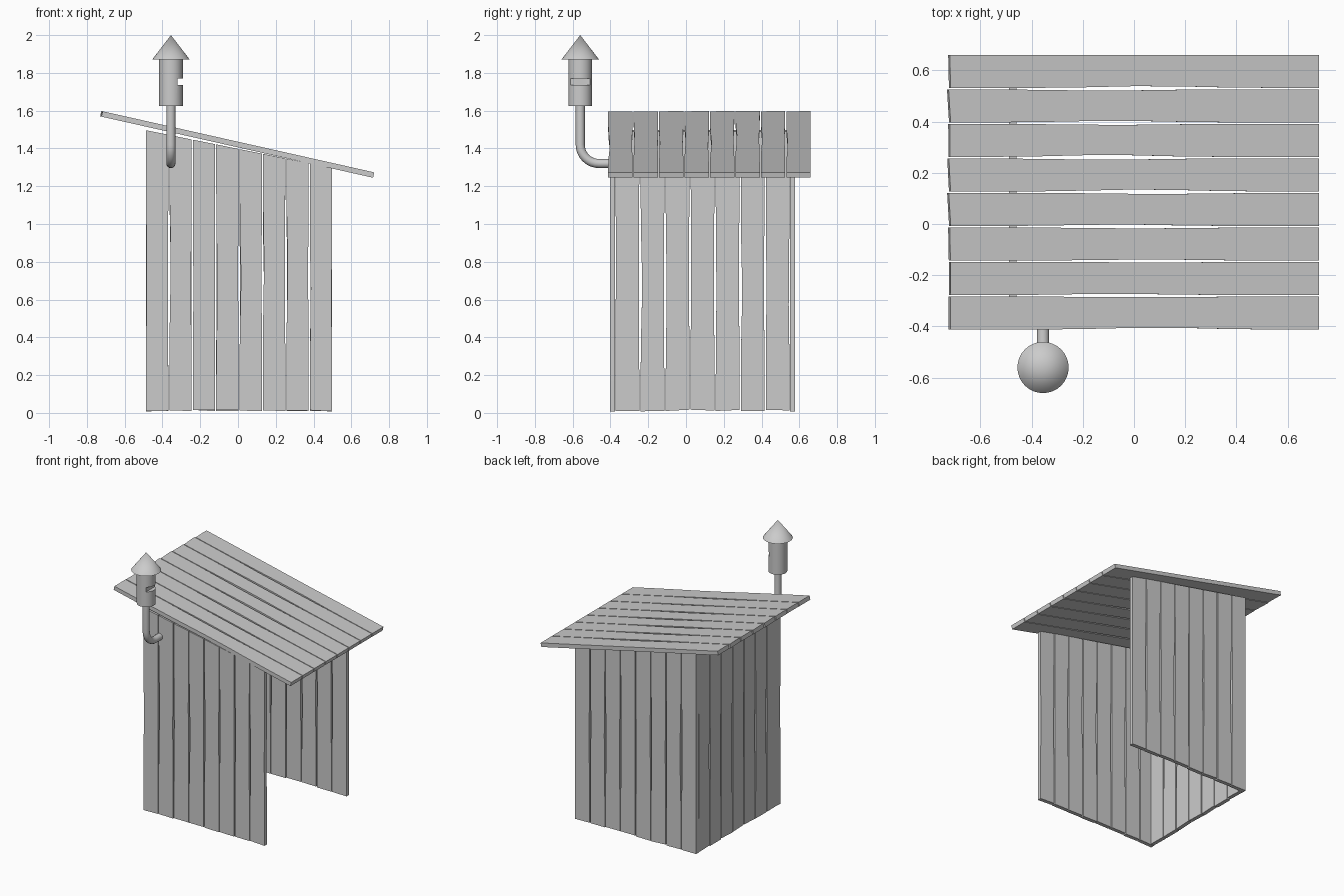
import bpy, bmesh, math, random
from mathutils import Vector

if "Cube" in bpy.data.objects:
    bpy.data.objects.remove(bpy.data.objects["Cube"])

random.seed(4)
SEGS = 8


def plank(name, a0, a1, place):
    """Rough board from a0 to a1 across, slightly waisted along its length.
    place(a, t, side) maps across / along (0-1) / thickness side (0-1) to 3D."""
    wl, wr = random.uniform(0.002, 0.008), random.uniform(0.001, 0.005)
    pl, pr = random.uniform(0.42, 0.58), random.uniform(0.42, 0.58)
    end = [random.uniform(0, 0.006) for _ in range(2)]
    bm = bmesh.new()
    rings = []
    for i in range(SEGS + 1):
        t = i / SEGS
        l = a0 + wl * math.exp(-((t - pl) / 0.17) ** 2)
        r = a1 - wr * math.exp(-((t - pr) / 0.17) ** 2)
        e = end if i == 0 else (0, 0)
        rings.append([bm.verts.new(place(a, t + k, s))
                      for a, s, k in ((l, 0, e[0]), (r, 0, e[1]), (r, 1, e[1]), (l, 1, e[0]))])
    for p, q in zip(rings, rings[1:]):
        for j in range(4):
            k = (j + 1) % 4
            bm.faces.new((p[j], p[k], q[k], q[j]))
    bm.faces.new(rings[0][::-1])
    bm.faces.new(rings[-1])
    bmesh.ops.recalc_face_normals(bm, faces=bm.faces)
    me = bpy.data.meshes.new(name)
    bm.to_mesh(me)
    bm.free()
    bpy.context.collection.objects.link(bpy.data.objects.new(name, me))


def row(name, start, stop, count, gap, place):
    step = (stop - start + gap) / count
    for i in range(count):
        a = start + i * step
        plank(f"{name}_{i + 1}", a, a + step - gap, place)


def wall_top(x):
    return 1.398 - 0.202 * x


# Front and back walls: upright boards with sloping tops
def upright(y0):
    return lambda a, t, s: Vector((a, y0 + 0.028 * s, 0.008 * (1 - t) + t * wall_top(a)))


row("front_wall_board", -0.487, 0.498, 8, 0.006, upright(-0.403))
row("back_wall_board", -0.487, 0.498, 8, 0.006, upright(0.55))

# Left wall between them; the right side stays open
row("left_wall_board", -0.373, 0.548, 7, 0.007,
    lambda a, t, s: Vector((-0.487 + 0.028 * s, a,
                            0.008 * (1 - t) + t * wall_top(-0.487 + 0.028 * s))))

# Sloping roof boards
slope = math.atan2(-0.325, 1.445)
along = Vector((math.cos(slope), 0, math.sin(slope)))
normal = Vector((-along.z, 0, along.x))
row("roof_board", -0.412, 0.66, 8, 0.006,
    lambda a, t, s: Vector((-0.73, a, 1.57)) + along * (1.481 * t) + normal * (0.029 * s))

# Bent pipe coming out of the front wall
PX, PY = -0.355, -0.56
R = 0.1
path = [(PX, -0.385, 1.32)]
for i in range(9):
    g = math.radians(90 * i / 8)
    path.append((PX, PY + R - R * math.sin(g), 1.32 + R - R * math.cos(g)))
path.append((PX, PY, 1.64))
cu = bpy.data.curves.new("bent_pipe", 'CURVE')
cu.dimensions = '3D'
cu.bevel_depth = 0.024
cu.bevel_resolution = 6
cu.use_fill_caps = True
sp = cu.splines.new('POLY')
sp.points.add(len(path) - 1)
for p, co in zip(sp.points, path):
    p.co = (*co, 1)
bpy.context.collection.objects.link(bpy.data.objects.new("bent_pipe", cu))

# Whistle barrel with a slot cut in its right side
bpy.ops.mesh.primitive_cylinder_add(vertices=32, radius=0.063, depth=0.25,
                                    location=(PX, PY, 1.75))
barrel = bpy.context.object
barrel.name = "whistle_barrel"
bpy.ops.mesh.primitive_cube_add(size=1, location=(PX + 0.085, PY, 1.754))
slot = bpy.context.object
slot.name = "slot_cutter"
slot.scale = (0.1, 0.2, 0.034)
slot.hide_render = True
slot.hide_viewport = False
slot.display_type = 'WIRE'
bpy.context.view_layer.objects.active = barrel
cut = barrel.modifiers.new("slot", 'BOOLEAN')
cut.object = slot
cut.operation = 'DIFFERENCE'
cut.solver = 'EXACT'
bpy.ops.object.modifier_apply(modifier=cut.name)
bpy.data.objects.remove(slot)

# Conical cap
bpy.ops.mesh.primitive_cone_add(vertices=32, radius1=0.1, depth=0.13,
                                location=(PX, PY, 1.935))
cap = bpy.context.object
cap.name = "whistle_cap"

for ob in (barrel, cap):
    bpy.ops.object.select_all(action='DESELECT')
    ob.select_set(True)
    bpy.context.view_layer.objects.active = ob
    bpy.ops.object.shade_smooth_by_angle(angle=math.radians(35))
